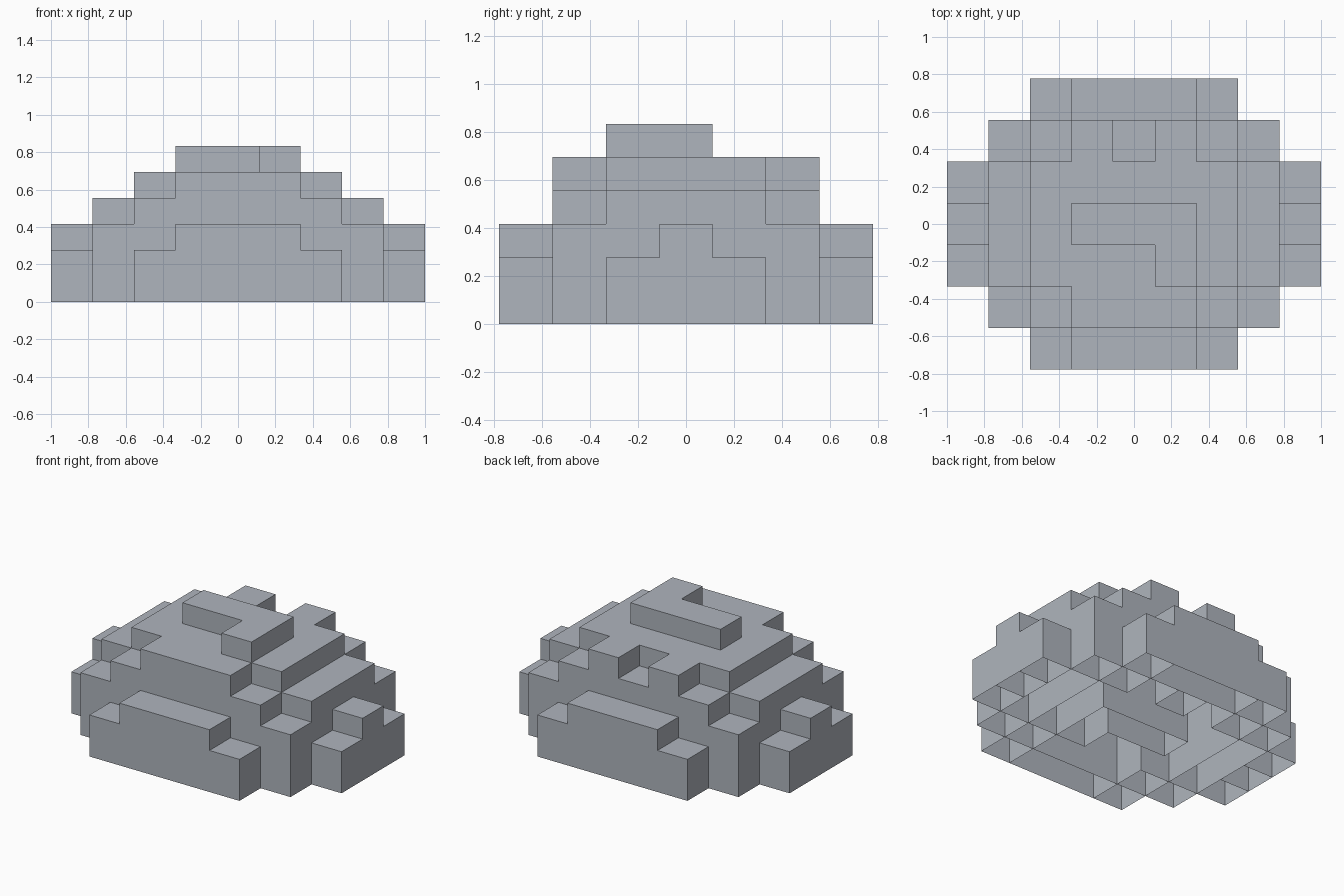
import bpy, bmesh, math

if "Cube" in bpy.data.objects:
    bpy.data.objects.remove(bpy.data.objects["Cube"])

CELL = 2 / 9          # plan size of one block
STEP = CELL * 0.625   # height of one block

# Block heights, rows from front to back
PLAN = [
    "002333200",
    "034555430",
    "245556542",
    "345666543",
    "245555542",
    "034545430",
    "002333200",
]
NX, NY = len(PLAN[0]), len(PLAN)

stone = bpy.data.materials.new("blue_grey")
stone.diffuse_color = (0.43, 0.46, 0.51, 1)
stone.use_nodes = True
stone.node_tree.nodes["Principled BSDF"].inputs["Base Color"].default_value = stone.diffuse_color


def height(i, j):
    return int(PLAN[j][i]) if 0 <= i < NX and 0 <= j < NY else 0


def point(i, j, k):
    return ((i - NX / 2) * CELL, (j - NY / 2) * CELL, k * STEP)


def build_tier(name, h):
    """Open-bottomed columns of one height, with walls down to the ground."""
    bm = bmesh.new()

    def quad(*pts):
        bm.faces.new([bm.verts.new(point(*p)) for p in pts])

    for j in range(NY):
        for i in range(NX):
            if height(i, j) != h:
                continue
            corners = [(i, j), (i + 1, j), (i + 1, j + 1), (i, j + 1)]
            quad(*[(*c, h) for c in corners])
            # The taller column owns the wall towards each lower neighbour
            for n, (di, dj) in enumerate([(0, -1), (1, 0), (0, 1), (-1, 0)]):
                if height(i + di, j + dj) < h:
                    a, b = corners[n], corners[(n + 1) % 4]
                    quad((*a, 0), (*b, 0), (*b, h), (*a, h))
    # Join the blocks into larger flat faces
    bmesh.ops.remove_doubles(bm, verts=bm.verts[:], dist=1e-4)
    bmesh.ops.dissolve_limit(bm, angle_limit=math.radians(1),
                             verts=bm.verts[:], edges=bm.edges[:])
    mesh = bpy.data.meshes.new(name)
    bm.to_mesh(mesh)
    bm.free()
    mesh.materials.append(stone)
    bpy.context.collection.objects.link(bpy.data.objects.new(name, mesh))


# Tiers from the outer rim to the crown
for name, h in [("outer_corner_steps", 2), ("outer_side_blocks", 3),
                ("shoulder_steps", 4), ("upper_terrace", 5), ("top_ridge", 6)]:
    build_tier(name, h)
